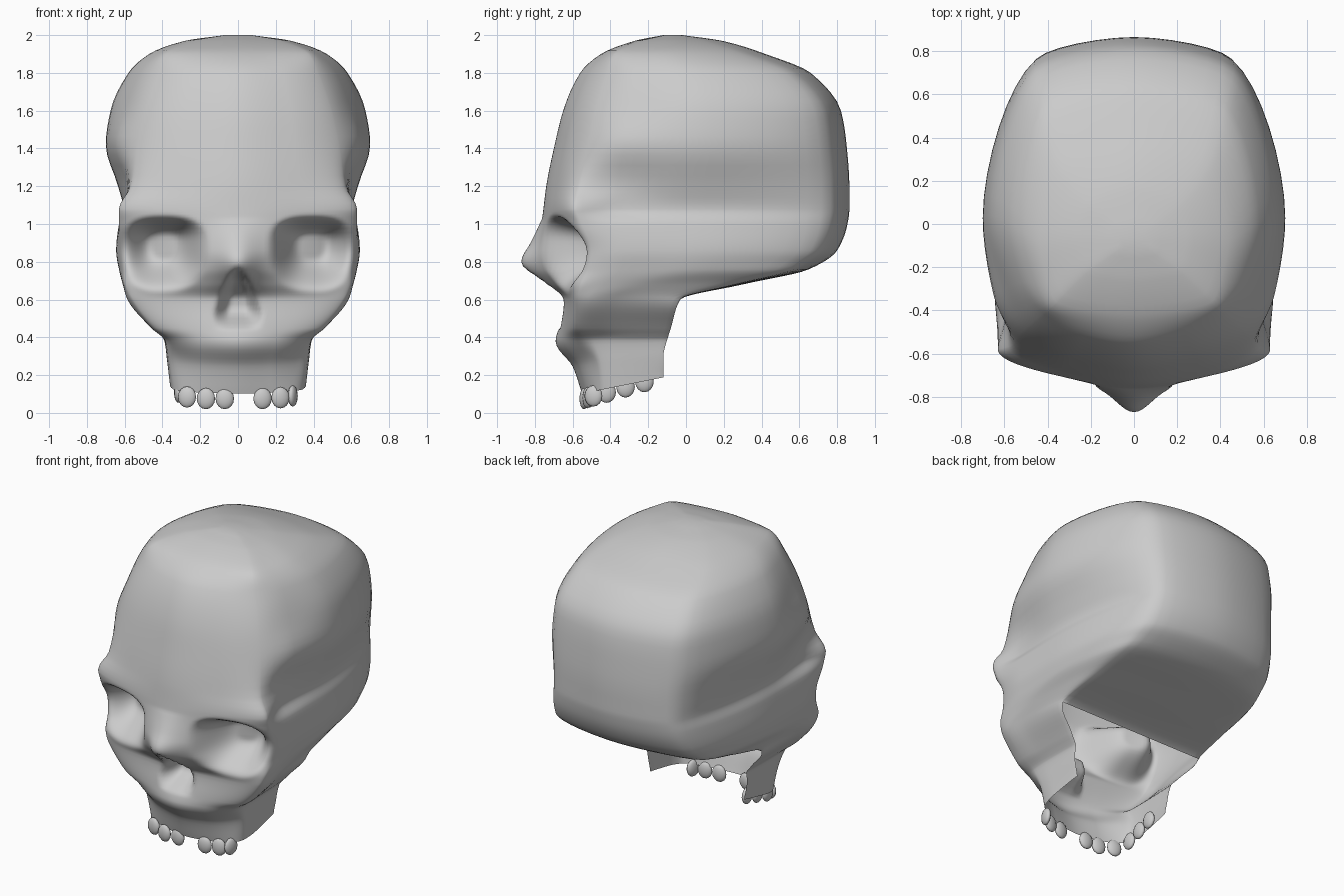
import bpy, bmesh, math

if "Cube" in bpy.data.objects:
    bpy.data.objects.remove(bpy.data.objects["Cube"])

# level table: z, front y, corner x, corner y, temple x, side x, back corner x, back y
LEVELS = [
    (.10, -.55, .30, -.48, .345, .36, .35, -.12),
    (.25, -.60, .31, -.50, .365, .375, .37, -.12),
    (.38, -.69, .36, -.55, .385, .39, .38, -.10),
    (.45, -.675, .45, -.57, .46, .45, .43, -.08),
    (.60, -.65, .56, -.58, .585, .57, .54, -.03),
    (.68, -.71, .60, -.55, .61, .60, .52, .30),
    (.76, -.76, .61, -.51, .63, .63, .50, .65),
    (.86, -.78, .62, -.50, .645, .645, .48, .80),
    (1.0, -.765, .63, -.55, .63, .63, .46, .855),
    (1.08, -.755, .63, -.58, .59, .607, .45, .865),
    (1.2, -.74, .57, -.56, .59, .635, .45, .865),
    (1.42, -.695, .54, -.52, .65, .70, .46, .85),
    (1.6, -.65, .50, -.48, .60, .675, .46, .82),
    (1.8, -.56, .43, -.42, .52, .58, .42, .66),
    (1.9, -.45, .38, -.38, .43, .47, .36, .42),
    (1.97, -.27, .23, -.23, .26, .28, .22, .19),
    (2.0, -.12, .06, -.11, .07, .07, .05, -.02),
]
SEGS = [18, 18, 5, 5, 8, 6]      # samples per section segment, front centre to back centre
FLOOR_Z = .60                    # below this the back of the face is open


def clamp(t):
    return max(0.0, min(1.0, t))


def smooth(t):
    t = clamp(t)
    return t * t * (3 - 2 * t)


def pchip(ts, vs, t):
    """Monotone cubic interpolation."""
    n = len(ts)
    k = 0
    while k < n - 2 and t > ts[k + 1]:
        k += 1
    d = [(vs[i + 1] - vs[i]) / (ts[i + 1] - ts[i]) for i in range(n - 1)]

    def tangent(i):
        if i == 0:
            return d[0]
        if i == n - 1:
            return d[-1]
        a, b = d[i - 1], d[i]
        return 2 * a * b / (a + b) if a * b > 0 else 0.0
    h = ts[k + 1] - ts[k]
    s = clamp((t - ts[k]) / h)
    return ((1 + 2 * s) * (1 - s) ** 2 * vs[k] + s * (1 - s) ** 2 * h * tangent(k)
            + s * s * (3 - 2 * s) * vs[k + 1] + s * s * (s - 1) * h * tangent(k + 1))


def half_section(z):
    """Half outline of one level, from front centre round to back centre."""
    zs = [r[0] for r in LEVELS]
    f, cx, cy, tx, w, bx, b = [pchip(zs, [r[c] for r in LEVELS], z) for c in range(1, 8)]
    ys = cy + .4 * (b - cy)
    by = b - min(.10 * clamp((z - FLOOR_Z) / .2), .2 * (b - cy))
    p = [(0, f), (cx * .55, f + (cy - f) * .3), (cx, cy),
         (tx, cy + .35 * (ys - cy)), (w, ys), (bx, by), (0, b)]
    p = [(-p[1][0], p[1][1])] + p + [(-p[5][0], p[5][1])]
    ts = [0]
    for a, c in zip(p, p[1:]):
        ts.append(ts[-1] + math.dist(a, c))
    out = []
    for s, n in enumerate(SEGS):
        for i in range(n + (s == len(SEGS) - 1)):
            t = ts[s + 1] + (ts[s + 2] - ts[s + 1]) * i / n
            out.append((pchip(ts, [q[0] for q in p], t), pchip(ts, [q[1] for q in p], t)))
    return out


def sculpt(x, y, z, j):
    """Carve orbits and nasal opening, raise the nose, slope the tooth line."""
    if j <= SEGS[0] + SEGS[1] + 1:
        dz = z - .90
        e = ((abs(x - .39) / .235) ** 2.6 + (abs(dz) / (.15 if dz > 0 else .27)) ** 2.6) ** (1 / 2.6)
        y += .22 * smooth((1 - e) / .72)
        amp = pchip([.55, .62, .7, .79, .9, 1.03], [0, .01, .055, .10, .045, 0], z)
        y -= amp * math.exp(-(x / .11) ** 2)
        if .43 < z < .78:
            hw = .14 * clamp((.78 - z) / .25) ** .7
            y += .13 * smooth((1 - x / hw) / .7) * smooth((z - .43) / .12) * smooth((.78 - z) / .08)
    z += .2 * (y + .56) * clamp((.4 - z) / .28)
    return x, y, z


# skull shell: cranium and face lofted from stacked levels
bm = bmesh.new()
zs = []
for a, b in zip(LEVELS, LEVELS[1:]):
    m = 6 if a[0] < 1.08 else 4
    zs += [a[0] + (b[0] - a[0]) * i / m for i in range(m)]
zs.append(LEVELS[-1][0])
half = sum(SEGS)
rings = []
for z in zs:
    pts = [sculpt(x, y, z, j) for j, (x, y) in enumerate(half_section(z))]
    pts += [(-x, y, q) for x, y, q in pts[-2:0:-1]]
    rings.append([bm.verts.new(p) for p in pts])
n = 2 * half
for i in range(len(zs) - 1):
    for j in range(n):
        if zs[i] < FLOOR_Z - .001 and half - SEGS[-1] <= j < half + SEGS[-1]:
            continue
        k = (j + 1) % n
        bm.faces.new((rings[i][j], rings[i][k], rings[i + 1][k], rings[i + 1][j]))
bm.faces.new(rings[-1])
bmesh.ops.delete(bm, geom=[v for v in bm.verts if not v.link_faces], context='VERTS')
mesh = bpy.data.meshes.new("skull")
bm.to_mesh(mesh)
bm.free()
skull = bpy.data.objects.new("skull", mesh)
bpy.context.collection.objects.link(skull)
bpy.context.view_layer.objects.active = skull
skull.select_set(True)
bpy.ops.object.shade_smooth_by_angle(angle=math.radians(50))


# upper teeth: flattened ellipsoids along the jaw edge
def tooth(x, y, turn):
    z = max(.057, .07 + .28 * (y + .56))
    bpy.ops.mesh.primitive_uv_sphere_add(segments=12, ring_count=8, location=(x, y, z),
                                         rotation=(0, 0, turn))
    ob = bpy.context.object
    ob.name = "tooth"
    ob.scale = (.049, .024, .056)
    bpy.ops.object.shade_smooth()


for x in (-.27, -.17, -.07, .13, .225):
    tooth(x, -.54 + .3 * max(0, abs(x) - .17), x * .8)
tooth(.29, -.49, 1.3)
for y in (-.42, -.32, -.22):
    tooth(-.315 + .06 * (y + .42), y, math.pi / 2)
